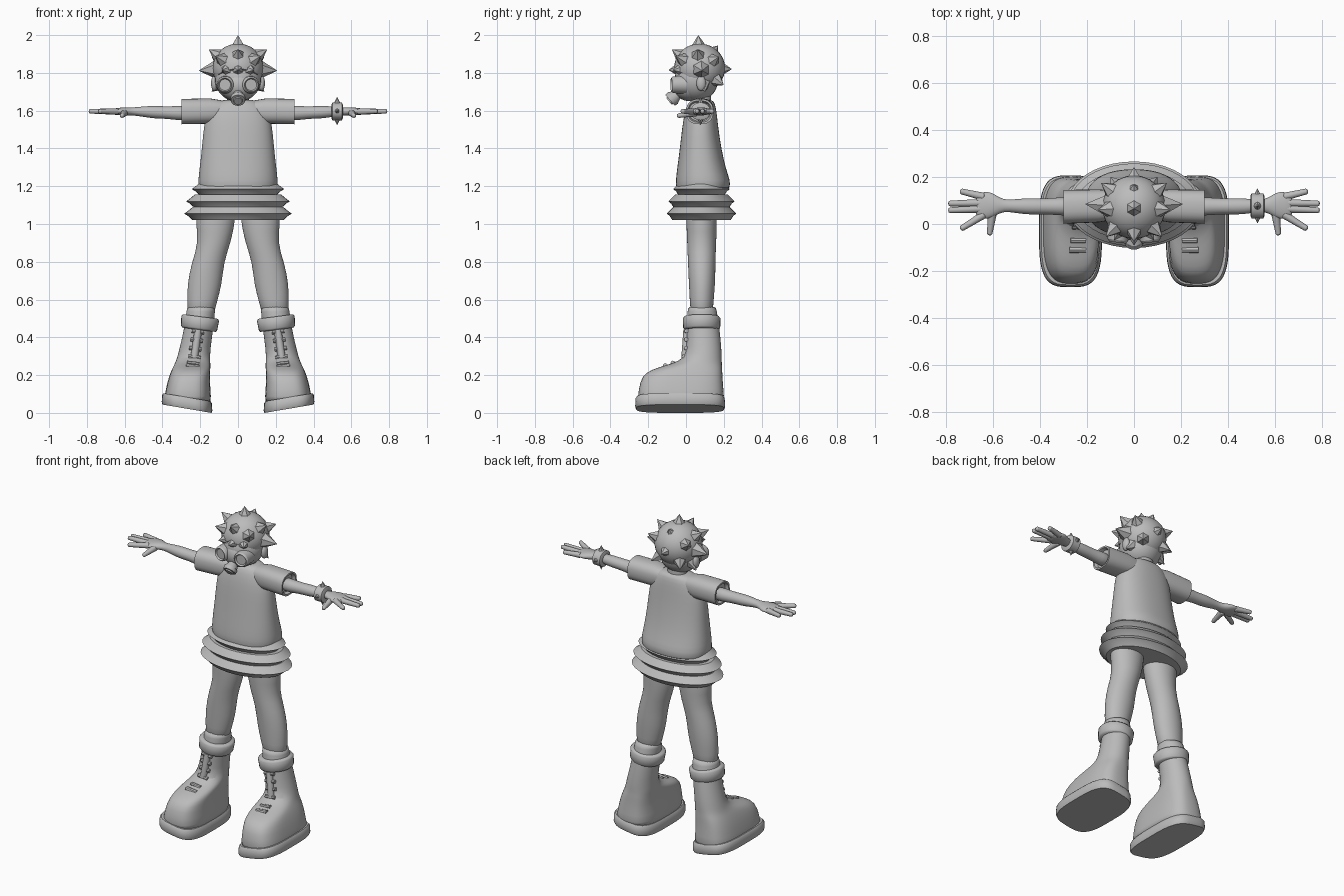
import bpy, bmesh, math
from mathutils import Vector, Matrix

cube = bpy.data.objects.get("Cube")
if cube:
    bpy.data.objects.remove(cube, do_unlink=True)

grey = bpy.data.materials.new("plain grey")
grey.use_nodes = True
grey.diffuse_color = (0.5, 0.5, 0.5, 1)
grey.node_tree.nodes["Principled BSDF"].inputs["Base Color"].default_value = grey.diffuse_color


def finish(name, bm, mirror=False, subsurf=0, bevel=0, angle=40):
    """Turn a bmesh into a shaded object with optional modifiers."""
    bmesh.ops.recalc_face_normals(bm, faces=bm.faces)
    mesh = bpy.data.meshes.new(name)
    bm.to_mesh(mesh)
    bm.free()
    mesh.materials.append(grey)
    obj = bpy.data.objects.new(name, mesh)
    bpy.context.collection.objects.link(obj)
    bpy.ops.object.select_all(action="DESELECT")
    obj.select_set(True)
    bpy.context.view_layer.objects.active = obj
    bpy.ops.object.shade_smooth_by_angle(angle=math.radians(angle))
    if mirror:
        obj.modifiers.new("mirror", "MIRROR")
    if bevel:
        mod = obj.modifiers.new("bevel", "BEVEL")
        mod.width, mod.segments = bevel, 2
    if subsurf:
        mod = obj.modifiers.new("subdivide", "SUBSURF")
        mod.levels = mod.render_levels = subsurf
    return obj


def loft(name, rows, axis="z", power=2, slope=0, sides=28, **options):
    """Skin superellipse rings: position, two centres, two radii, optional power."""
    bm = bmesh.new()
    rings = []
    for row in rows:
        t, u, v, ru, rv = row[:5]
        e = 2 / (row[5] if len(row) > 5 else power)
        ring = []
        for i in range(sides):
            a = math.tau * i / sides
            c, s = math.cos(a), math.sin(a)
            du = ru * math.copysign(abs(c) ** e, c)
            dv = rv * math.copysign(abs(s) ** e, s)
            if axis == "z":
                co = (u + du, v + dv, t + slope * du)
            else:
                co = (t, u + du, v + dv)
            ring.append(bm.verts.new(co))
        rings.append(ring)
    for low, high in zip(rings, rings[1:]):
        for i in range(sides):
            j = (i + 1) % sides
            bm.faces.new((low[i], low[j], high[j], high[i]))
    bm.faces.new(rings[0])
    bm.faces.new(rings[-1])
    return finish(name, bm, **options)


def rod(name, start, end, r1, r2, sides=12, **options):
    """Cone or cylinder between two points."""
    a, b = Vector(start), Vector(end)
    turn = (b - a).to_track_quat("Z", "Y").to_matrix().to_4x4()
    bm = bmesh.new()
    bmesh.ops.create_cone(bm, cap_ends=True, segments=sides, radius1=r1, radius2=r2,
                          depth=(b - a).length, matrix=Matrix.Translation((a + b) / 2) @ turn)
    return finish(name, bm, **options)


def ellipsoid(name, centre, radii, cut=None, **options):
    """Sphere with three radii, optionally trimmed below a plane."""
    bm = bmesh.new()
    bmesh.ops.create_uvsphere(bm, u_segments=28, v_segments=18, radius=1,
                              matrix=Matrix.Translation(centre) @ Matrix.Diagonal((*radii, 1)))
    if cut:
        geom = bm.verts[:] + bm.edges[:] + bm.faces[:]
        bmesh.ops.bisect_plane(bm, geom=geom, plane_co=cut[0], plane_no=cut[1], clear_inner=True)
        bmesh.ops.holes_fill(bm, edges=[e for e in bm.edges if e.is_boundary], sides=0)
    return finish(name, bm, **options)


# Shirt, with a fold overhanging the skirt at the back
loft("shirt", [(1.17, 0, .085, .19, .12), (1.19, 0, .09, .21, .145), (1.23, 0, .09, .212, .145),
               (1.29, 0, .082, .205, .13), (1.4, 0, .077, .192, .11), (1.52, 0, .075, .182, .095),
               (1.59, 0, .078, .165, .085), (1.64, 0, .082, .13, .072), (1.66, 0, .085, .085, .055)],
     power=2.3, subsurf=1)
loft("neck", [(1.6, 0, .085, .06, .05), (1.75, 0, .08, .055, .05)])

# Three flared ruffles
for i in range(3):
    z, grow = 1.185 - .065 * i, (0, .03, .04)[i]
    rx, ry = .245 + grow, .15 + grow * .85
    loft("skirt_ruffle", [(z + .035, 0, .082, rx - .045, ry - .035), (z + .01, 0, .082, rx - .015, ry - .01),
                          (z, 0, .082, rx, ry), (z - .012, 0, .082, rx - .02, ry - .015),
                          (z - .035, 0, .082, rx - .045, ry - .03)], sides=40, angle=30)

# Legs
loft("legs", [(1.1, .115, .08, .1, .08), (1.02, .12, .083, .107, .082), (.9, .123, .083, .085, .077),
              (.8, .16, .083, .085, .073), (.68, .177, .085, .092, .07), (.6, .188, .083, .08, .063),
              (.5, .2, .083, .07, .06)], mirror=True, subsurf=1)

# Boots: shaft flowing into a blunt toe, with cuff and thick tilted sole
loft("boots", [(.565, .195, .085, .074, .074), (.55, .196, .085, .076, .076), (.45, .207, .09, .077, .088),
               (.34, .228, .095, .082, .093), (.29, .235, .09, .088, .1), (.262, .24, .06, .094, .13, 2.3),
               (.24, .246, .02, .1, .172, 2.6), (.215, .252, -.01, .105, .203, 2.9),
               (.17, .261, -.025, .112, .22, 3), (.08, .267, -.027, .125, .23, 3), (.04, .267, -.027, .125, .23, 3)],
     mirror=True, subsurf=1)
loft("boot_cuffs", [(.44, .206, .083, .088, .09), (.45, .206, .083, .096, .098), (.5, .2, .083, .1, .1),
                    (.51, .2, .083, .092, .092)], slope=.13, mirror=True, angle=60)
loft("boot_soles", [(.022, .27, -.031, .13, .232), (.035, .27, -.031, .134, .238),
                    (.072, .27, -.031, .132, .236), (.083, .27, -.031, .124, .228)],
     power=3.4, slope=.17, sides=48, mirror=True)

# Laces crossing the front of each boot
for z, x, y in [(.43, .212, .002), (.385, .219, .001), (.34, .226, 0), (.295, .23, -.012), (.262, .238, -.07)]:
    rod("lace", (x - .032, y, z - .004), (x + .032, y, z + .004), .011, .011, sides=8, mirror=True)
rod("lace_tongue", (.21, .006, .44), (.232, -.005, .29), .02, .02, mirror=True)
rod("tongue_end", (.205, -.11, .242), (.275, -.11, .25), .013, .013, sides=8, mirror=True)

# Sleeves with a recessed opening, then the bare arms
loft("sleeves", [(.09, .08, 1.6, .062, .055), (.15, .077, 1.598, .07, .067), (.3, .073, 1.595, .072, .067),
                 (.3, .073, 1.595, .062, .057), (.28, .073, 1.595, .055, .05)], axis="x", power=2.5, mirror=True)
loft("arms", [(.25, .075, 1.588, .042, .04), (.32, .075, 1.587, .038, .038), (.38, .075, 1.59, .033, .032),
              (.44, .075, 1.592, .036, .034), (.5, .076, 1.595, .03, .028), (.555, .078, 1.596, .023, .02),
              (.59, .08, 1.596, .045, .023), (.62, .08, 1.596, .06, .02), (.66, .078, 1.595, .054, .017),
              (.675, .078, 1.595, .04, .01)], axis="x", mirror=True, subsurf=1)

# Fingers and thumb
for base, tip in [(.115, (.74, .14)), (.09, (.79, .087)), (.065, (.79, .058)), (.042, (.738, -.022))]:
    rod("finger", (.635, base, 1.595), (*tip, 1.597), .017, .012, bevel=.008, mirror=True)
rod("thumb", (.6, .06, 1.59), (.615, -.048, 1.572), .02, .011, bevel=.008, mirror=True)

# Studded bracelet on the left wrist
loft("bracelet", [(.495, .077, 1.596, .042, .036), (.5, .077, 1.596, .053, .047),
                  (.55, .077, 1.596, .053, .047), (.555, .077, 1.596, .042, .036)], axis="x")
hub = Vector((.525, .077, 1.598))
for way in [(0, 0, 1), (0, 0, -1), (0, 1, 0), (0, -1, 0)]:
    d = Vector(way)
    rod("bracelet_stud", hub + d * .035, hub + d * .075, .02, 0, sides=8)

# Head and ears
ellipsoid("head", (0, .055, 1.765), (.122, .115, .118))
ellipsoid("ears", (.125, .08, 1.745), (.018, .025, .04), mirror=True)

# Hair cap with pointed locks
skull = Vector((0, .072, 1.825))
ellipsoid("hair_cap", skull, (.135, .135, .13), cut=((0, -.06, 1.82), (0, .45, .85)), angle=25)
locks = [(0, .065, 2.0), (0, .17, 1.945), (0, .243, 1.82), (0, -.075, 1.925), (0, -.092, 1.815)]
paired_locks = [(.155, .06, 1.925), (.208, .085, 1.812), (.12, -.055, 1.89), (.14, .175, 1.885),
                (.1, .2, 1.735), (.14, .1, 1.7), (.085, -.07, 1.815)]
for tip in locks + paired_locks:
    tip = Vector(tip)
    root = skull.lerp(tip, .42)
    rod("hair_lock", root, tip, .068, 0, sides=6, mirror=tip.x > 0, angle=25)

# Breathing mask: face shell, round goggles and a flared filter
ellipsoid("mask_shell", (0, .02, 1.735), (.1, .09, .085))
for start, end, r1, r2 in [((.06, .0, 1.738), (.069, -.068, 1.737), .05, .044)]:
    a, b = Vector(start), Vector(end)
    rod("goggle_housing", a, b, r1, r2, sides=24, mirror=True)
    bm = bmesh.new()
    axis = (b - a).normalized()
    bmesh.ops.create_circle(bm, segments=24, radius=.044)
    rim = bm.edges[:]
    for radius, lift in [(.036, .01), (.03, .0)]:
        ring = bmesh.ops.extrude_edge_only(bm, edges=rim)["geom"]
        rim = [g for g in ring if isinstance(g, bmesh.types.BMEdge)]
        for v in [g for g in ring if isinstance(g, bmesh.types.BMVert)]:
            v.co = v.co.normalized() if lift == 0 else Vector((v.co.x, v.co.y, 0)).normalized()
            v.co = Vector((v.co.x, v.co.y, 0)).normalized() * radius + Vector((0, 0, lift))
    bm.transform(Matrix.Translation(b) @ axis.to_track_quat("Z", "Y").to_matrix().to_4x4())
    finish("goggle_rim", bm, mirror=True)
rod("filter_neck", (0, .0, 1.725), (0, -.062, 1.672), .03, .027, sides=20)
rod("filter_flare", (0, -.05, 1.682), (0, -.07, 1.666), .028, .04, sides=20)
rod("filter_end", (0, -.068, 1.668), (0, -.084, 1.654), .04, .038, sides=20)
rod("filter_vent", (0, -.08, 1.657), (0, -.09, 1.649), .026, .022, sides=20)
